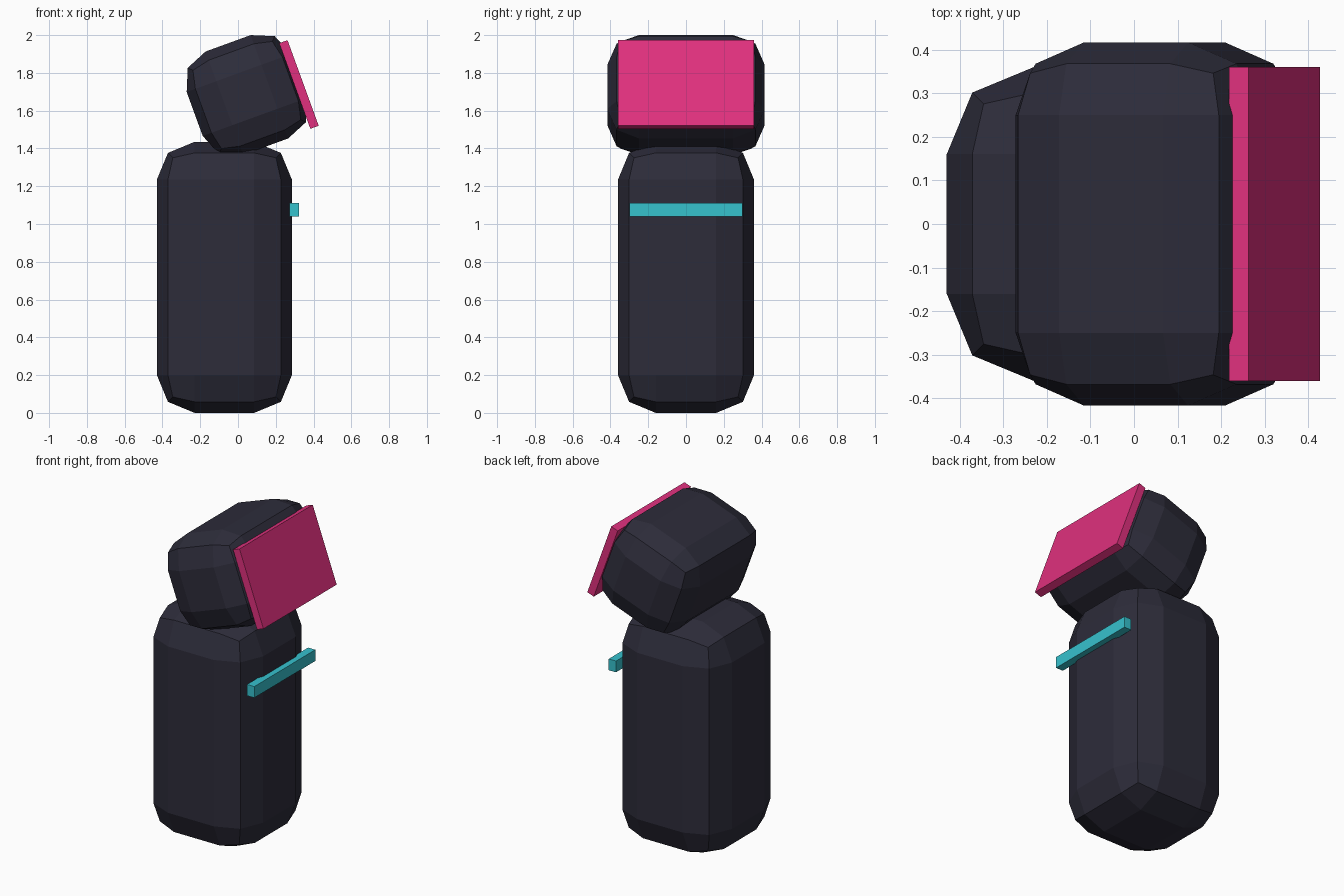
import bpy
import bmesh
from math import radians
from mathutils import Matrix, Vector

default = bpy.data.objects.get("Cube")
if default:
    bpy.data.objects.remove(default, do_unlink=True)


def make_material(name, rgb):
    mat = bpy.data.materials.new(name)
    mat.use_nodes = True
    color = (*rgb, 1.0)
    mat.diffuse_color = color
    mat.node_tree.nodes["Principled BSDF"].inputs["Base Color"].default_value = color
    return mat


def make_box(name, size, location, mat, tilt=0.0, bevel=0.0):
    """Flat-shaded box, optionally tilted about y and rounded in two steps."""
    bm = bmesh.new()
    bmesh.ops.create_cube(bm, size=1.0, matrix=Matrix.Diagonal((*size, 1.0)))
    mesh = bpy.data.meshes.new(name)
    bm.to_mesh(mesh)
    bm.free()
    mesh.materials.append(mat)
    obj = bpy.data.objects.new(name, mesh)
    bpy.context.collection.objects.link(obj)
    obj.location = location
    obj.rotation_euler.y = tilt
    if bevel:
        mod = obj.modifiers.new("rounded_edges", "BEVEL")
        mod.width = bevel
        mod.segments = 2
        mod.limit_method = "NONE"
    return obj


charcoal = make_material("charcoal", (0.026, 0.025, 0.042))
pink = make_material("hot_pink", (0.745, 0.03, 0.209))
cyan = make_material("cyan", (0.037, 0.539, 0.617))

# Upright body with a light bar across its chest
make_box("body", (0.715, 0.72, 1.435), (-0.072, 0, 0.7175), charcoal, bevel=0.2)
make_box("chest_bar", (0.05, 0.6, 0.07), (0.297, 0, 1.075), cyan)

# Head leaning back, with the visor sunk into its face
tilt = radians(-20)
head_center = Vector((0.047, 0, 1.683))
make_box("head", (0.588, 0.833, 0.582), head_center, charcoal, tilt, bevel=0.167)
visor_offset = Matrix.Rotation(tilt, 3, "Y") @ Vector((0.278, 0, -0.042))
make_box("visor", (0.047, 0.72, 0.482), head_center + visor_offset, pink, tilt)
